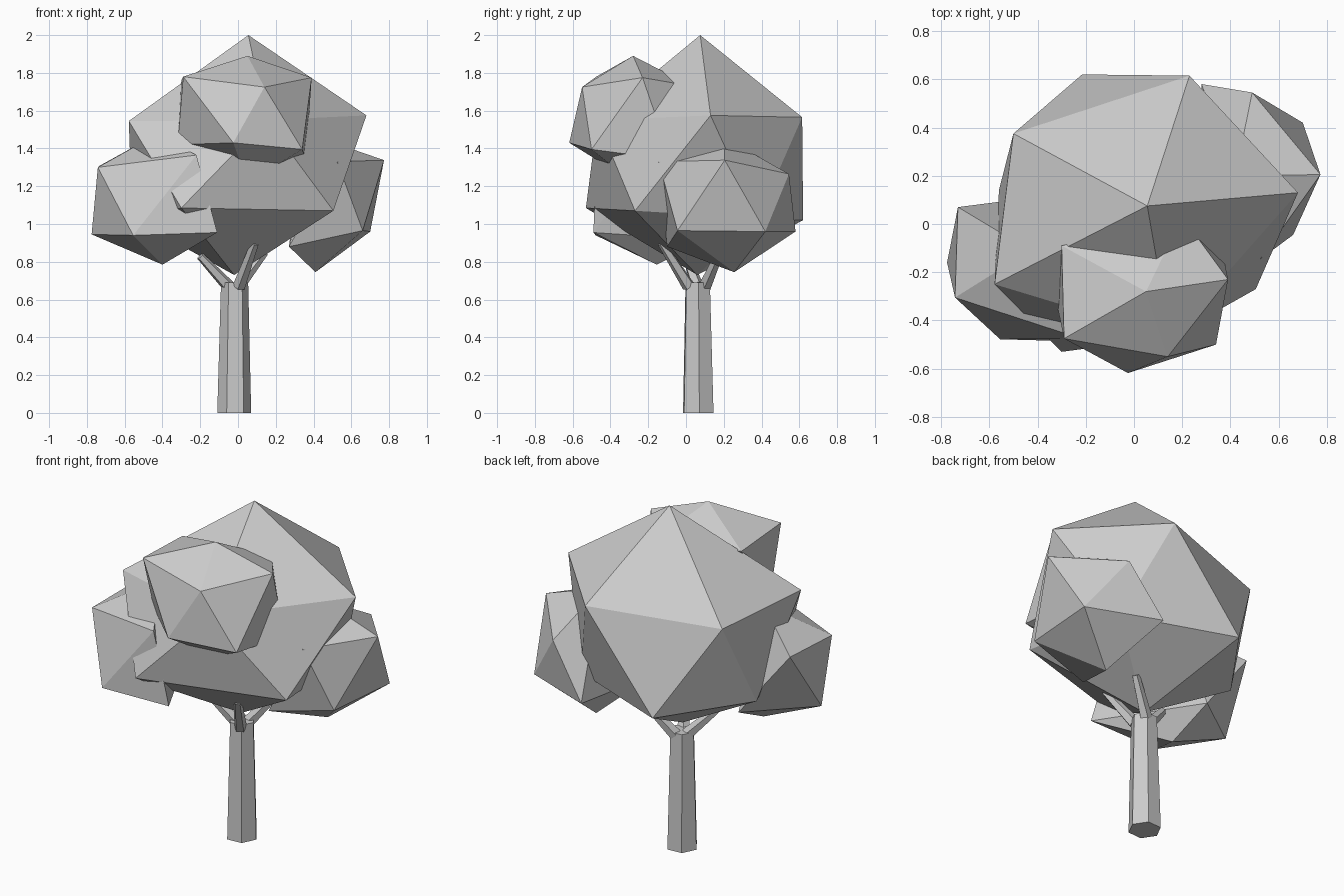
import bpy, bmesh
from mathutils import Vector


def finish(bm, name):
    bmesh.ops.recalc_face_normals(bm, faces=bm.faces)
    me = bpy.data.meshes.new(name)
    bm.to_mesh(me)
    bm.free()
    ob = bpy.data.objects.new(name, me)
    bpy.context.collection.objects.link(ob)
    return ob


def foliage(name, corners):
    """Faceted leaf clump: the hull around a dozen corner points."""
    bm = bmesh.new()
    for p in corners:
        bm.verts.new(p)
    bmesh.ops.convex_hull(bm, input=bm.verts[:])
    bmesh.ops.delete(bm, geom=[v for v in bm.verts if not v.link_faces], context='VERTS')
    finish(bm, name)


def limb(name, start, end, r1, r2, sides):
    """Tapered prism between two points."""
    a, b = Vector(start), Vector(end)
    d = b - a
    bm = bmesh.new()
    bmesh.ops.create_cone(bm, cap_ends=True, segments=sides, radius1=r1, radius2=r2, depth=d.length)
    m = d.to_track_quat('Z', 'Y').to_matrix().to_4x4()
    m.translation = (a + b) / 2
    bm.transform(m)
    finish(bm, name)


# Trunk and its three short branches
limb("trunk", (-0.02, 0.065, 0), (-0.018, 0.062, 0.69), 0.09, 0.072, 6)
for name, start, end in [
    ("branch_front", (0.005, 0.015, 0.67), (0.09, -0.13, 0.90)),
    ("branch_left", (-0.05, 0.06, 0.67), (-0.2, 0.0, 0.83)),
    ("branch_right", (0.0, 0.10, 0.67), (0.14, 0.18, 0.85)),
]:
    limb(name, start, end, 0.035, 0.022, 5)

# Main crown: tip, upper ring, lower ring, underside point
foliage("crown", [
    (0.055, 0.075, 2.0),
    (0.23, 0.615, 1.565), (-0.5, 0.375, 1.53), (-0.578, -0.25, 1.545),
    (0.15, -0.47, 1.55), (0.68, 0.13, 1.575),
    (-0.215, 0.62, 1.02), (-0.56, 0.14, 1.03), (-0.30, -0.53, 1.085),
    (0.505, -0.27, 1.07), (0.42, 0.38, 1.03),
    (-0.02, 0.06, 0.73)])

# Smaller clumps sunk into the crown
foliage("front_clump", [
    (0.05, -0.28, 1.89),
    (-0.29, -0.475, 1.78), (0.14, -0.55, 1.725), (0.39, -0.23, 1.775),
    (0.2, 0.03, 1.73), (-0.3, -0.09, 1.76),
    (-0.025, -0.618, 1.43), (0.34, -0.5, 1.395), (-0.32, -0.33, 1.42),
    (0.36, -0.08, 1.34), (0.05, -0.28, 1.22)])
foliage("left_clump", [
    (-0.43, -0.11, 1.475),
    (-0.742, -0.305, 1.3), (-0.22, -0.475, 1.365), (-0.73, 0.07, 1.31),
    (-0.775, -0.16, 0.945), (-0.555, -0.478, 0.94), (-0.11, -0.49, 0.955),
    (-0.42, 0.11, 0.915), (-0.4, -0.155, 0.785)])
foliage("right_clump", [
    (0.42, 0.2, 1.46),
    (0.773, 0.205, 1.338), (0.49, 0.545, 1.265), (0.525, -0.145, 1.33),
    (0.70, 0.42, 0.96), (0.66, -0.045, 0.965), (0.28, 0.58, 0.96),
    (0.27, -0.1, 0.88), (0.41, 0.255, 0.745)])
